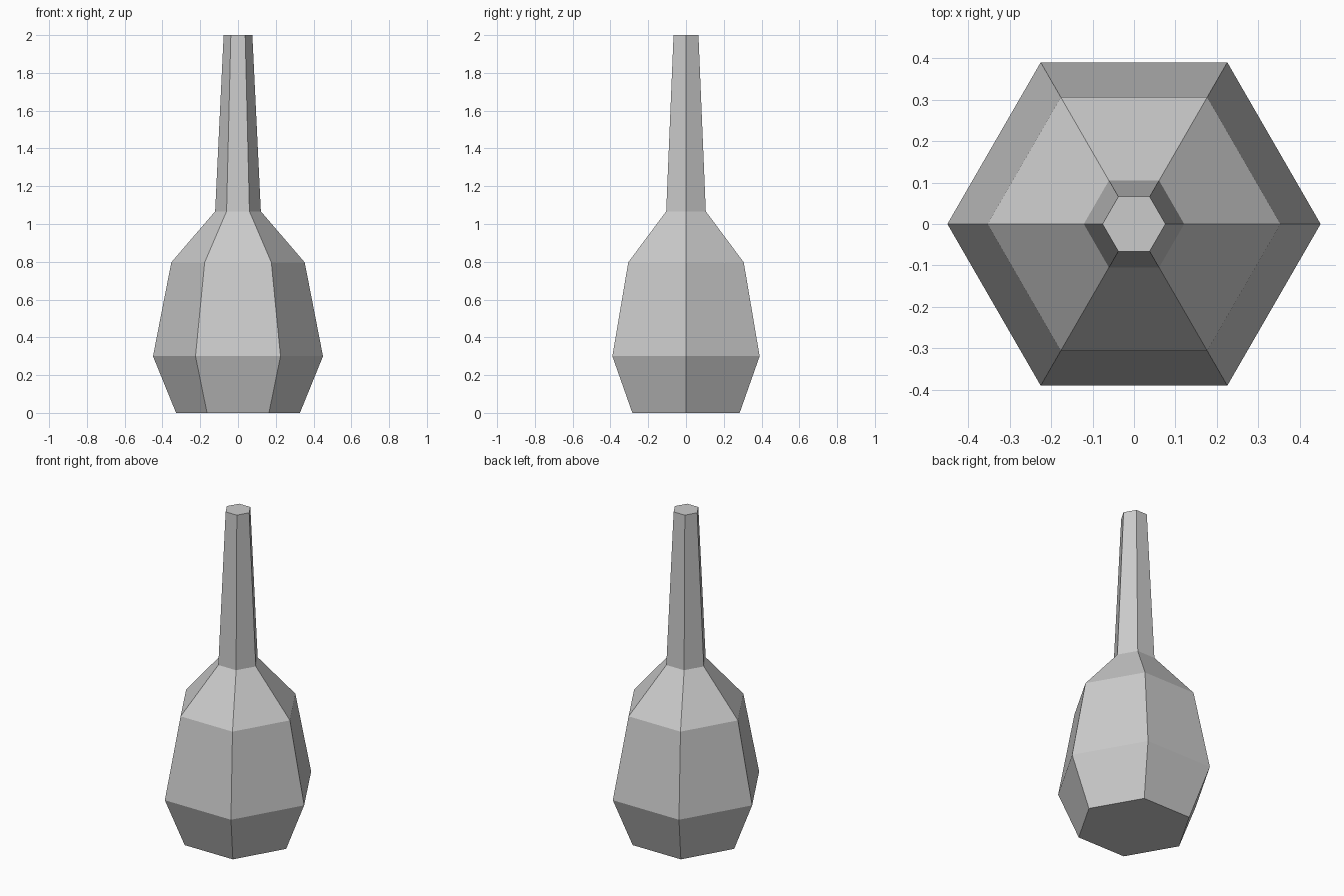
import bpy, bmesh
from math import cos, sin, pi

if "Cube" in bpy.data.objects:
    bpy.data.objects.remove(bpy.data.objects["Cube"])

SIDES = 6
# Profile as (radius, height): base, belly, shoulder, neck root, rim
PROFILE = [(0.328, 0.0), (0.45, 0.3), (0.353, 0.797), (0.121, 1.067), (0.076, 2.0)]

# Bottle body and neck: stacked hexagonal rings joined by flat faces
bm = bmesh.new()
rings = [[bm.verts.new((r * cos(2 * pi * i / SIDES), r * sin(2 * pi * i / SIDES), z))
          for i in range(SIDES)] for r, z in PROFILE]
for low, high in zip(rings, rings[1:]):
    for i in range(SIDES):
        j = (i + 1) % SIDES
        bm.faces.new((low[i], low[j], high[j], high[i]))

# Closed bottom and top
bm.faces.new(rings[0][::-1])
bm.faces.new(rings[-1])

mesh = bpy.data.meshes.new("bottle")
bm.to_mesh(mesh)
bm.free()
bottle = bpy.data.objects.new("bottle", mesh)
bpy.context.collection.objects.link(bottle)
